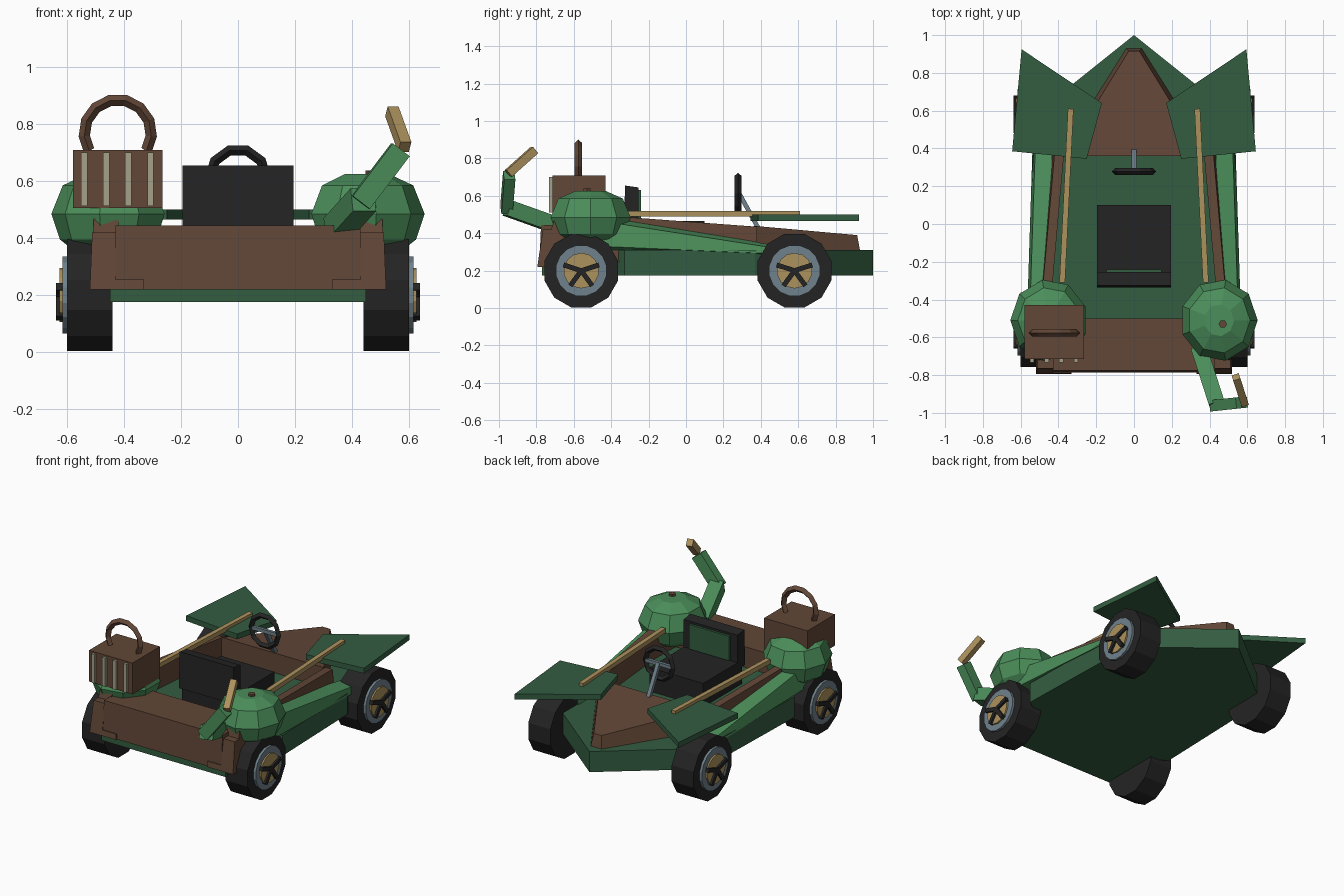
import bpy, bmesh, math
from mathutils import Vector, Matrix

if "Cube" in bpy.data.objects:
    bpy.data.objects.remove(bpy.data.objects["Cube"])


def mat(name, r, g, b):
    m = bpy.data.materials.new(name)
    lin = [((c / 255 + 0.055) / 1.055) ** 2.4 for c in (r, g, b)]
    m.diffuse_color = (*lin, 1)
    m.use_nodes = True
    m.node_tree.nodes["Principled BSDF"].inputs["Base Color"].default_value = m.diffuse_color
    return m


DARK = mat("dark green", 51, 93, 65)
GREEN = mat("leaf green", 75, 142, 90)
BROWN = mat("brown wood", 98, 71, 55)
BLACK = mat("black rubber", 36, 36, 36)
STEEL = mat("grey steel", 112, 130, 140)
TAN = mat("tan wood", 172, 145, 93)
CREAM = mat("cream", 165, 162, 138)


def finish(name, bm, m):
    bmesh.ops.recalc_face_normals(bm, faces=bm.faces[:])
    me = bpy.data.meshes.new(name)
    bm.to_mesh(me)
    bm.free()
    me.materials.append(m)
    ob = bpy.data.objects.new(name, me)
    bpy.context.collection.objects.link(ob)
    return ob


def loft(name, rings, m):
    """Bridge a list of equal-length rings and cap both ends."""
    bm = bmesh.new()
    rs = [[bm.verts.new(p) for p in r] for r in rings]
    n = len(rs[0])
    for a, b in zip(rs, rs[1:]):
        for i in range(n):
            j = (i + 1) % n
            bm.faces.new((a[i], a[j], b[j], b[i]))
    bm.faces.new(rs[0])
    bm.faces.new(rs[-1])
    return finish(name, bm, m)


def prism(name, poly, z0, z1, m):
    return loft(name, [[(x, y, z) for x, y in poly] for z in (z0, z1)], m)


def box(name, x0, x1, y0, y1, z0, z1, m):
    return prism(name, [(x0, y0), (x1, y0), (x1, y1), (x0, y1)], z0, z1, m)


def stick(name, a, b, w, h, m):
    """Rectangular bar between two points."""
    a, b = Vector(a), Vector(b)
    d = (b - a).normalized()
    u = d.cross(Vector((0, 0, 1))).normalized()
    v = u.cross(d)
    c = [u * w / 2 * i + v * h / 2 * j for i, j in ((-1, -1), (1, -1), (1, 1), (-1, 1))]
    return loft(name, [[p + o for o in c] for p in (a, b)], m)


def disc(name, x0, x1, y, z, r, n, m):
    """Cylinder along x."""
    ts = [math.tau * (i + 0.5) / n for i in range(n)]
    return loft(name, [[(x, y + r * math.cos(t), z + r * math.sin(t)) for t in ts]
                       for x in (x0, x1)], m)


def hoop(name, c, r, w, t0, t1, n, m):
    """Diamond-section tube following an arc in the xz plane."""
    rings = []
    for i in range(n + 1):
        t = t0 + (t1 - t0) * i / n
        d = Vector((math.cos(t), 0, math.sin(t)))
        k = [d * w, Vector((0, w, 0)), -d * w, Vector((0, -w, 0))]
        rings.append([Vector(c) + d * r + o for o in k])
    return loft(name, rings, m)


# floor with pointed nose
half = [(0.45, 0.64), (0.46, 0.52), (0.535, 0.37), (0.555, -0.33), (0.45, -0.4), (0.45, -0.77)]
outline = [(0, 1.0)] + half + [(-x, y) for x, y in reversed(half)]
prism("floor", outline, 0.175, 0.31, DARK)

# hood wedge
loft("hood", [
    [(-0.04, 0.93, 0.31), (0.04, 0.93, 0.31), (0.028, 0.915, 0.39), (-0.028, 0.915, 0.39)],
    [(-0.40, 0.36, 0.31), (0.40, 0.36, 0.31), (0.37, 0.36, 0.44), (-0.37, 0.36, 0.44)]], BROWN)

# rear deck
loft("rear_deck", [
    [(-0.43, -0.785, 0.22), (0.43, -0.785, 0.22), (0.43, -0.775, 0.445), (-0.43, -0.775, 0.445)],
    [(-0.43, -0.5, 0.22), (0.43, -0.5, 0.22), (0.43, -0.5, 0.445), (-0.43, -0.5, 0.445)]], BROWN)

for s, side in ((1, "right"), (-1, "left")):
    # brown cockpit wall
    loft("wall_" + side, [
        [(s * x, y, z) for x, y, z in q] for q in (
            [(0.37, 0.38, 0.25), (0.44, 0.38, 0.25), (0.42, 0.38, 0.435), (0.37, 0.38, 0.435)],
            [(0.43, -0.3, 0.25), (0.51, -0.3, 0.25), (0.48, -0.3, 0.485), (0.43, -0.3, 0.485)],
            [(0.42, -0.76, 0.22), (0.52, -0.78, 0.22), (0.505, -0.70, 0.49), (0.42, -0.70, 0.49)])],
         BROWN)
    # rear corner bracket
    loft("rear_bracket_" + side, [
        [(s * x, y + d, z) for x, y, z in (
            (0.33, -0.795, 0.22), (0.52, -0.795, 0.22), (0.512, -0.765, 0.42),
            (0.43, -0.765, 0.42), (0.43, -0.79, 0.255), (0.33, -0.79, 0.255))]
        for d in (0, 0.06)], BROWN)
    # sloping side pod
    loft("side_pod_" + side, [
        [(s * x, y, z) for x, y, z in q] for q in (
            [(0.43, -0.45, 0.29), (0.565, -0.45, 0.33), (0.55, -0.42, 0.46), (0.45, -0.42, 0.50)],
            [(0.43, 0.50, 0.28), (0.535, 0.48, 0.29), (0.52, 0.48, 0.32), (0.43, 0.50, 0.33)])],
         GREEN)
    # rear dome fender
    rings = []
    for r, z in ((0.13, 0.36), (0.175, 0.395), (0.205, 0.485), (0.165, 0.585), (0.08, 0.625)):
        rings.append([(s * (0.45 + r * math.cos(t)), -0.51 + 1.06 * r * math.sin(t), z)
                      for t in [math.tau * i / 9 for i in range(9)]])
    loft("rear_fender_" + side, rings, GREEN)
    # front wing plate
    prism("front_wing_" + side, [(s * x, y) for x, y in (
        (0.595, 0.925), (0.645, 0.385), (0.25, 0.345), (0.17, 0.64))], 0.465, 0.5, DARK)
    # long wooden rail
    stick("rail_" + side, (s * 0.38, -0.31, 0.505), (s * 0.335, 0.61, 0.505), 0.03, 0.03, TAN)
    # wheels
    for y, end in ((-0.56, "rear"), (0.58, "front")):
        tag = end + "_" + side
        disc("tyre_" + tag, s * 0.44, s * 0.60, y, 0.2, 0.204, 12, BLACK)
        disc("rim_" + tag, s * 0.59, s * 0.616, y, 0.2, 0.138, 16, STEEL)
        disc("hub_" + tag, s * 0.60, s * 0.626, y, 0.2, 0.095, 14, TAN)
        for i in range(5):
            t = math.pi / 2 + math.tau * i / 5
            stick(f"spoke_{tag}_{i}", (s * 0.626, y, 0.2),
                  (s * 0.626, y + 0.1 * math.cos(t), 0.2 + 0.1 * math.sin(t)), 0.026, 0.026, BLACK)

# fender knob
prism("fender_knob", [(0.47 + 0.022 * math.cos(i * math.tau / 6), -0.53 + 0.022 * math.sin(i * math.tau / 6))
                      for i in range(6)], 0.60, 0.638, BROWN)

# seat
box("seat_base", -0.195, 0.195, -0.30, 0.10, 0.31, 0.465, BLACK)
loft("seat_back", [
    [(x, y, z) for y, z in ((-0.335, 0.42), (-0.255, 0.42), (-0.255, 0.645), (-0.325, 0.655))]
    for x in (-0.195, 0.195)], BLACK)
box("seat_pad", -0.145, 0.145, -0.256, -0.24, 0.47, 0.63, DARK)

# steering wheel and column
hoop("steering_wheel", (0, 0.278, 0.612), 0.1, 0.018, 0, math.tau, 10, BLACK)
stick("steering_column", (0, 0.285, 0.612), (0, 0.385, 0.43), 0.024, 0.024, STEEL)
stick("steering_bar", (-0.095, 0.28, 0.612), (0.095, 0.28, 0.612), 0.02, 0.022, STEEL)

# luggage case with slats and handle
box("case", -0.58, -0.265, -0.715, -0.43, 0.505, 0.71, BROWN)
for i, x in enumerate((-0.54, -0.462, -0.385, -0.307)):
    box(f"case_slat_{i}", x - 0.011, x + 0.011, -0.732, -0.71, 0.512, 0.7, CREAM)
hoop("case_handle", (-0.422, -0.576, 0.768), 0.118, 0.02,
     math.radians(-32), math.radians(212), 9, BROWN)

# bent arm with wooden tip
P = [(0.345, -0.66, 0.43), (0.44, -0.955, 0.535), (0.57, -0.945, 0.71), (0.54, -0.81, 0.845)]
stick("arm_lower", P[0], P[1], 0.085, 0.085, GREEN)
stick("arm_upper", (0.43, -0.96, 0.525), P[2], 0.06, 0.075, GREEN)
stick("arm_tip", (0.585, -0.95, 0.72), P[3], 0.04, 0.045, TAN)
